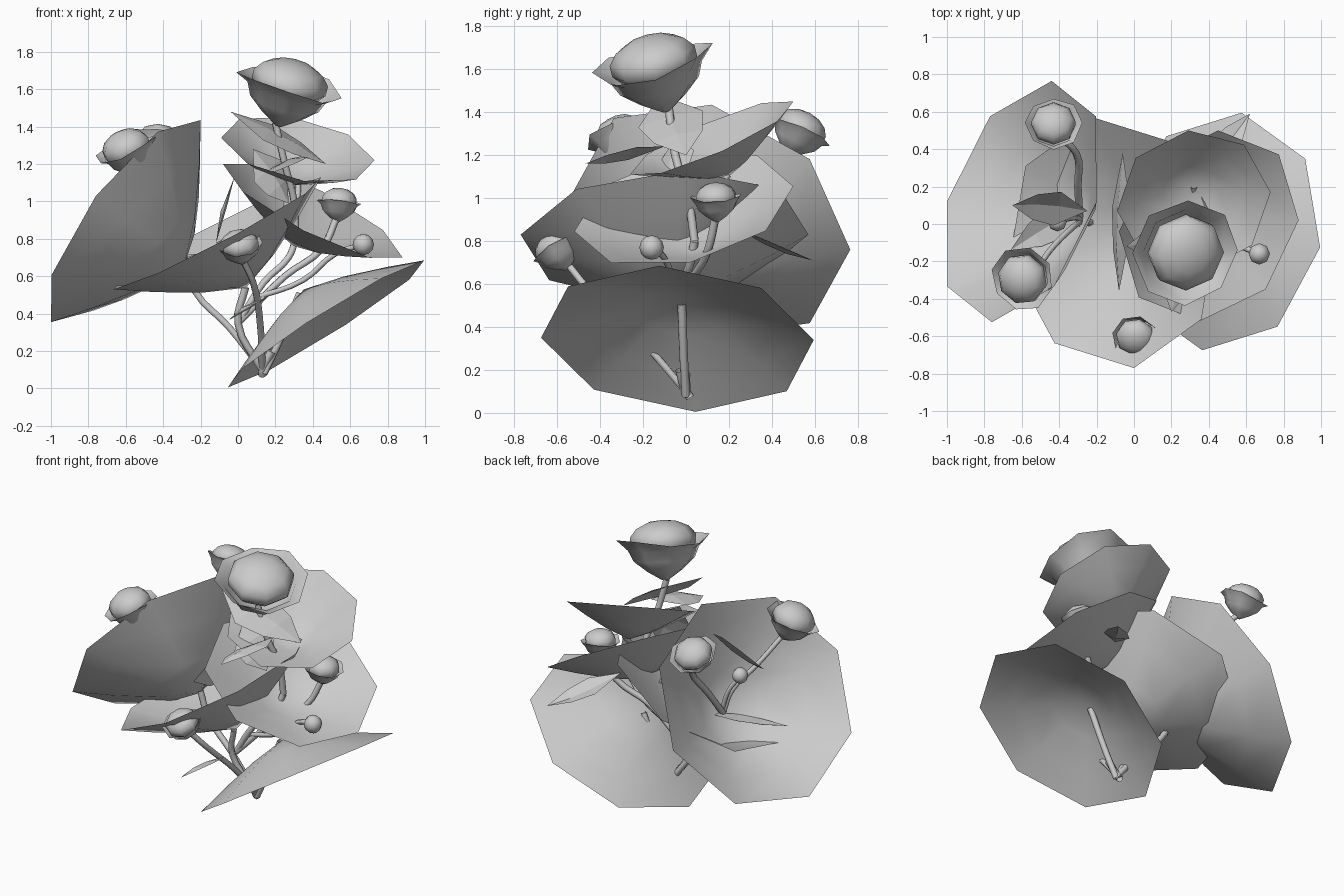
import bpy, bmesh, math
from mathutils import Vector, Matrix

cube = bpy.data.objects.get("Cube")
if cube:
    bpy.data.objects.remove(cube)

grey = bpy.data.materials.new("plain_grey")
grey.use_nodes = True
grey.diffuse_color = (0.6, 0.6, 0.6, 1)
grey.node_tree.nodes["Principled BSDF"].inputs["Base Color"].default_value = (0.6, 0.6, 0.6, 1)


def finish(name, mesh, smooth=True):
    obj = bpy.data.objects.new(name, mesh)
    bpy.context.collection.objects.link(obj)
    mesh.materials.clear()
    mesh.materials.append(grey)
    for p in mesh.polygons:
        p.use_smooth = smooth
    return obj


def from_bmesh(name, bm, smooth=True):
    mesh = bpy.data.meshes.new(name)
    bm.to_mesh(mesh)
    bm.free()
    return finish(name, mesh, smooth)


def big_leaf(name, centre, u, v, bulge):
    """Eight-sided conical leaf; u and v are rim spokes, negative bulge makes a cup."""
    c, u, v = Vector(centre), Vector(u), Vector(v)
    n = u.cross(v).normalized()
    bm = bmesh.new()
    rings = []
    for t in (1, 0.7, 0.35):
        rings.append([bm.verts.new(c + n * bulge * (1 - t ** 1.25) + t * (
            u * math.cos(i * math.pi / 4) + v * math.sin(i * math.pi / 4))) for i in range(8)])
    tip = bm.verts.new(c + n * bulge)
    for i in range(8):
        j = (i + 1) % 8
        for a, b in zip(rings, rings[1:]):
            bm.faces.new((a[i], a[j], b[j], b[i]))
        bm.faces.new((rings[-1][i], rings[-1][j], tip))
    return from_bmesh(name, bm)


def small_leaf(name, start, end, side):
    """Narrow pointed blade, lightly folded along its midrib."""
    a, b, s = Vector(start), Vector(end), Vector(side)
    fold = (b - a).cross(s).normalized() * 0.02
    bm = bmesh.new()
    mid = [bm.verts.new(a.lerp(b, t) + fold * k) for t, k in ((0, 0), (0.4, 1), (0.7, 1), (1, 0))]
    for sign in (1, -1):
        w = [bm.verts.new(a.lerp(b, t) + s * sign * k) for t, k in ((0.4, 1), (0.7, 0.75))]
        faces = ((mid[0], w[0], mid[1]), (mid[1], w[0], w[1], mid[2]), (mid[2], w[1], mid[3]))
        for f in faces:
            bm.faces.new(f if sign == 1 else f[::-1])
    return from_bmesh(name, bm, False)


def flower(name, centre, axis, r, flare, head, height):
    """Eight-sided cup with a flared collar and a flattened round head."""
    place = Matrix.Translation(centre) @ Vector(axis).to_track_quat('Z', 'Y').to_matrix().to_4x4()
    profile = ((0.07, -0.75), (0.38, -0.55), (0.65, -0.32), (0.76, -0.08), (flare, 0.1))
    bm = bmesh.new()
    rings = [[bm.verts.new((r * p * math.cos(i * math.pi / 4), r * p * math.sin(i * math.pi / 4), r * h))
              for i in range(8)] for p, h in profile]
    for a, b in zip(rings, rings[1:]):
        for i in range(8):
            j = (i + 1) % 8
            bm.faces.new((a[i], a[j], b[j], b[i]))
    # alternate collar corners droop a little
    for i, vert in enumerate(rings[-1]):
        vert.co.z += r * 0.06 * (-1) ** (i // 2)
    bm.transform(place)
    from_bmesh(name + "_cup", bm)
    bm = bmesh.new()
    bmesh.ops.create_uvsphere(bm, u_segments=8, v_segments=7, radius=r * head)
    bm.transform(place @ Matrix.Translation((0, 0, r * 0.1)) @ Matrix.Diagonal((1, 1, height, 1)))
    from_bmesh(name + "_head", bm)


def ball_bud(name, centre, r):
    bm = bmesh.new()
    bmesh.ops.create_uvsphere(bm, u_segments=8, v_segments=6, radius=r)
    bm.transform(Matrix.Translation(centre))
    from_bmesh(name, bm)


def stem(name, points, r=0.02):
    curve = bpy.data.curves.new(name, 'CURVE')
    curve.dimensions = '3D'
    curve.bevel_depth = r
    curve.bevel_resolution = 1
    curve.resolution_u = 4
    spline = curve.splines.new('BEZIER')
    spline.bezier_points.add(len(points) - 1)
    for bp, p in zip(spline.bezier_points, points):
        bp.co = p
        bp.handle_left_type = bp.handle_right_type = 'AUTO'
    temp = bpy.data.objects.new(name + "_path", curve)
    bpy.context.collection.objects.link(temp)
    bpy.context.view_layer.update()
    mesh = bpy.data.meshes.new_from_object(temp.evaluated_get(bpy.context.evaluated_depsgraph_get()))
    bpy.data.objects.remove(temp)
    finish(name, mesh)


# Large leaves: one dome at the bottom, the others open cups
big_leaf("low_left_leaf", (0.47, -0.04, 0.345), (0.525, -0.085, 0.34), (0.105, 0.635, -0.005), 0.22)
big_leaf("right_leaf", (-0.6, 0.12, 0.895), (0.4, 0, 0.54), (0.16, 0.645, -0.135), -0.41)
big_leaf("front_leaf", (-0.11, -0.1, 0.83), (0.555, 0.09, 0.3), (-0.11, 0.67, 0), -0.33)
big_leaf("middle_left_leaf", (0.4, -0.01, 0.95), (0.48, 0.03, -0.25), (0.05, 0.51, 0.105), -0.22)
big_leaf("upper_leaf", (0.32, 0.12, 1.28), (0.41, 0.05, -0.06), (-0.03, 0.38, 0.17), -0.2)

# Small blades
small_leaf("centre_blade", (-0.06, 0.38, 0.97), (-0.08, -0.36, 0.93), (0.05, 0, 0.18))
small_leaf("right_blade", (-0.25, 0.07, 1.23), (-0.65, 0.1, 1.11), (0.02, 0.09, 0.1))
small_leaf("deep_right_blade", (-0.22, 0.13, 0.72), (-0.66, -0.14, 0.64), (-0.05, 0.08, 0.02))
small_leaf("upper_blade", (-0.04, -0.12, 1.48), (0.47, 0, 1.2), (0.03, 0.15, 0.04))
small_leaf("inner_blade", (0.08, -0.05, 1.28), (0.27, -0.08, 0.99), (0.07, 0.1, 0.06))
small_leaf("left_blade", (0.33, 0.22, 0.87), (0.62, 0.59, 0.71), (0.06, -0.05, 0.02))
small_leaf("collar_blade", (0.33, -0.1, 1.24), (0.2, -0.47, 1.16), (0.1, 0.02, 0.03))
small_leaf("low_blade", (0.1, -0.29, 0.45), (0, -0.6, 0.4), (0.1, 0.01, 0.06))

# Flowers and round buds
flower("main_flower", (0.27, -0.145, 1.61), (0.24, -0.24, 0.94), 0.29, 1.0, 0.72, 0.58)
flower("left_flower", (0.54, 0.14, 0.99), (0.1, -0.05, 1), 0.135, 0.93, 0.74, 0.7)
flower("front_flower", (0.01, -0.6, 0.76), (-0.1, -0.45, 0.85), 0.14, 0.9, 0.76, 0.68)
flower("right_flower", (-0.59, -0.29, 1.27), (-0.35, -0.2, 0.9), 0.18, 0.98, 0.76, 0.72)
flower("back_flower", (-0.43, 0.53, 1.31), (0, 0.45, 0.85), 0.16, 0.96, 0.76, 0.68)
ball_bud("left_bud", (0.67, -0.16, 0.77), 0.057)
ball_bud("right_bud", (-0.41, 0.01, 0.97), 0.05)

# Stems rising from the base to the leaf tips
base = (0.13, 0, 0.1)
fork = (0.0, -0.02, 0.35)
stem("low_leaf_stem", ((0.14, 0, 0.08), (0.22, -0.01, 0.25), (0.33, -0.02, 0.51)))
stem("right_leaf_stem", (base, (-0.05, 0.0, 0.33), (-0.23, 0.01, 0.52), (-0.28, 0, 0.68)))
stem("front_leaf_stem", (base, (0.0, -0.06, 0.35), (0.04, -0.1, 0.54)))
stem("middle_leaf_stem", (fork, (0.14, -0.02, 0.57), (0.27, 0.02, 0.7), (0.31, 0.04, 0.8)))
stem("front_flower_stem", (base, (0.12, -0.2, 0.33), (0.08, -0.45, 0.57), (0.03, -0.54, 0.68)), 0.018)
stem("left_flower_stem", (fork, (0.25, 0.02, 0.6), (0.45, 0.1, 0.75), (0.53, 0.14, 0.92)))
stem("left_bud_stem", ((0.08, 0, 0.48), (0.35, -0.05, 0.58), (0.52, -0.1, 0.72), (0.67, -0.16, 0.77)), 0.016)

# Stems rising out of the cups
stem("main_flower_stem", ((0.31, 0.04, 0.8), (0.3, 0.01, 1.0), (0.25, -0.05, 1.2), (0.2, -0.08, 1.42)))
stem("upper_leaf_stem", ((0.3, 0.03, 0.95), (0.32, 0.12, 1.03), (0.32, 0.2, 1.11)), 0.016)
stem("right_flower_stem", ((-0.29, 0.01, 0.7), (-0.33, -0.02, 0.84), (-0.44, -0.13, 1.0), (-0.53, -0.26, 1.16)), 0.016)
stem("back_flower_stem", ((-0.29, 0.02, 0.69), (-0.3, 0.2, 0.9), (-0.31, 0.38, 1.1), (-0.42, 0.48, 1.22)))
stem("right_bud_stem", ((-0.29, 0.03, 0.72), (-0.34, 0.03, 0.86), (-0.41, 0.01, 0.96)), 0.014)
stem("root_spur", ((0.18, -0.03, 0.2), base, (0.13, 0.02, 0.07)), 0.022)
